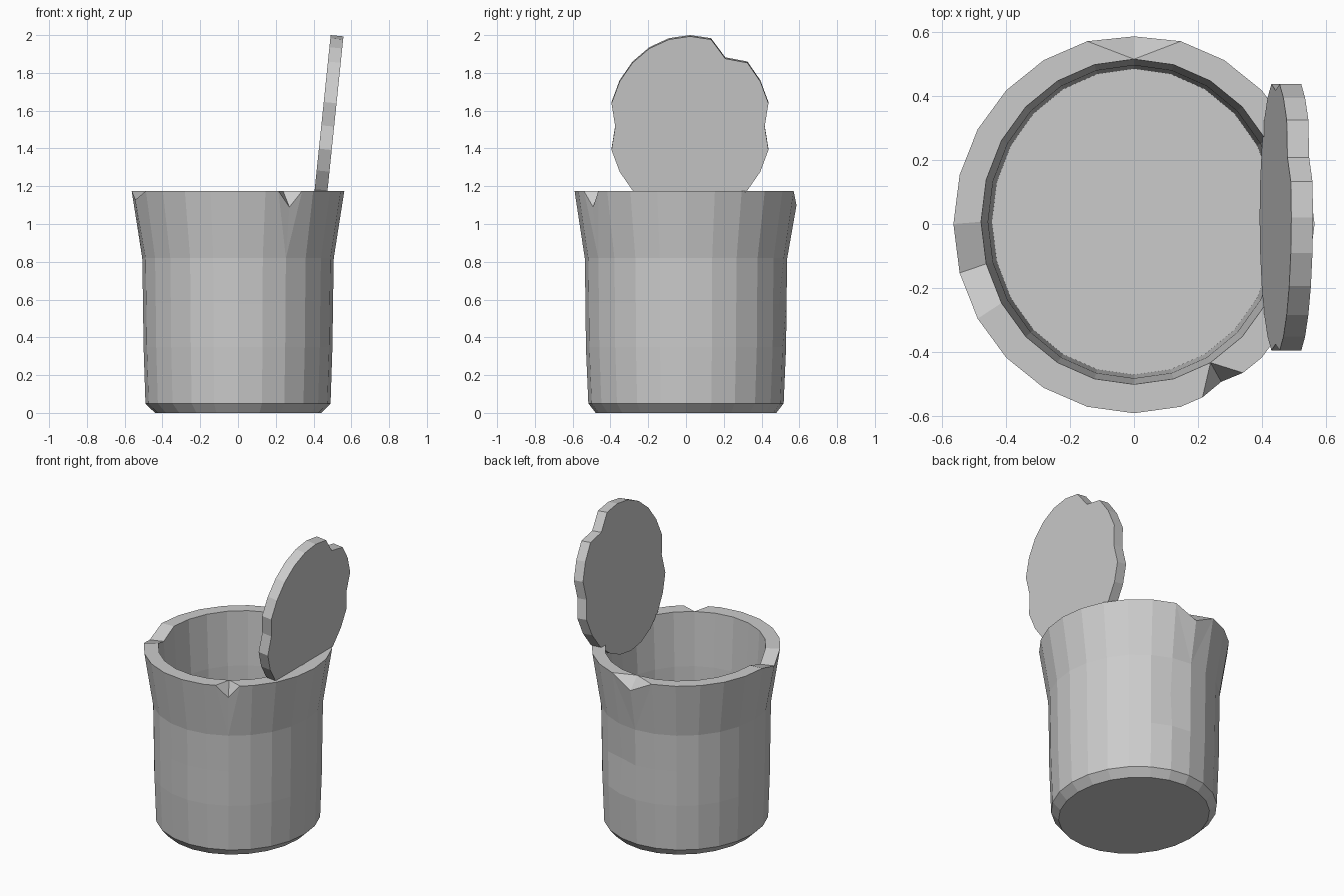
import bpy, bmesh
from math import sin, cos, pi
from mathutils import Vector

if "Cube" in bpy.data.objects:
    bpy.data.objects.remove(bpy.data.objects["Cube"])

N = 24

def finish(bm, name):
    bmesh.ops.recalc_face_normals(bm, faces=bm.faces)
    me = bpy.data.meshes.new(name)
    bm.to_mesh(me)
    bm.free()
    ob = bpy.data.objects.new(name, me)
    bpy.context.collection.objects.link(ob)
    return ob

def skin(bm, rings):
    # bridge successive rings and cap both ends
    for a, b in zip(rings, rings[1:]):
        for i in range(N):
            j = (i + 1) % N
            bm.faces.new((a[i], a[j], b[j], b[i]))
    bm.faces.new(rings[0])
    bm.faces.new(rings[-1])

# Pot: outer profile up to the flared rim, then down the inside to the floor
# (radius x, radius y, z, centre y)
profile = [(0.44, 0.478, 0.0, 0.0), (0.49, 0.517, 0.05, 0.0),
           (0.50, 0.53, 0.35, 0.0), (0.503, 0.532, 0.58, 0.0),
           (0.507, 0.536, 0.82, 0.0), (0.563, 0.59, 1.175, 0.0),
           (0.477, 0.507, 1.175, 0.007), (0.455, 0.488, 0.82, 0.007),
           (0.443, 0.477, 0.07, 0.007)]
bm = bmesh.new()
rings = [[bm.verts.new((rx * cos(2 * pi * i / N), cy + ry * sin(2 * pi * i / N), z))
          for i in range(N)] for rx, ry, z, cy in profile]
skin(bm, rings)
waist, rim, lip = rings[4], rings[5], rings[6]

def cut(a, b):
    face = next(f for f in a.link_faces if b in f.verts)
    bmesh.utils.face_split(face, a, b)

def chip(i, pos, half):
    # knock one outer rim corner down, leaving triangular chip faces
    apex = rim[i]
    for k in (i - 1, (i + 1) % N):
        side = rim[k]
        if half:
            edge = bm.edges.get((apex, side))
            side = bmesh.utils.edge_split(edge, apex, 0.5)[1]
        cut(side, lip[i])
        cut(side, waist[i])
    apex.co = Vector(pos)

# Rim damage and body dent
chip(20, (0.272, -0.492, 1.09), True)
chip(6, (0.0, 0.585, 1.10), False)
rim[13].co.z = 1.128
lip[13].co.z = 1.128
rings[3][5].co *= 1
rings[3][5].co.xy *= 0.96
finish(bm, "pot")

# Lid: chipped disc standing tilted inside the rim
bm = bmesh.new()
dents = {0: 0.92, 12: 0.92, 4: 0.87}
up = Vector((0.103, 0, 0.995))
normal = Vector((0.995, 0, -0.103))
centre = Vector((0.475, 0.021, 1.519))
discs = []
for t in (-0.034, 0.034):
    ring = []
    for i in range(N):
        a, d = 2 * pi * i / N, dents.get(i, 1.0)
        co = centre + normal * t + up * (0.48 * d * sin(a)) + Vector((0, 0.43 * d * cos(a), 0))
        ring.append(bm.verts.new(co))
    discs.append(ring)
skin(bm, discs)
finish(bm, "lid")
